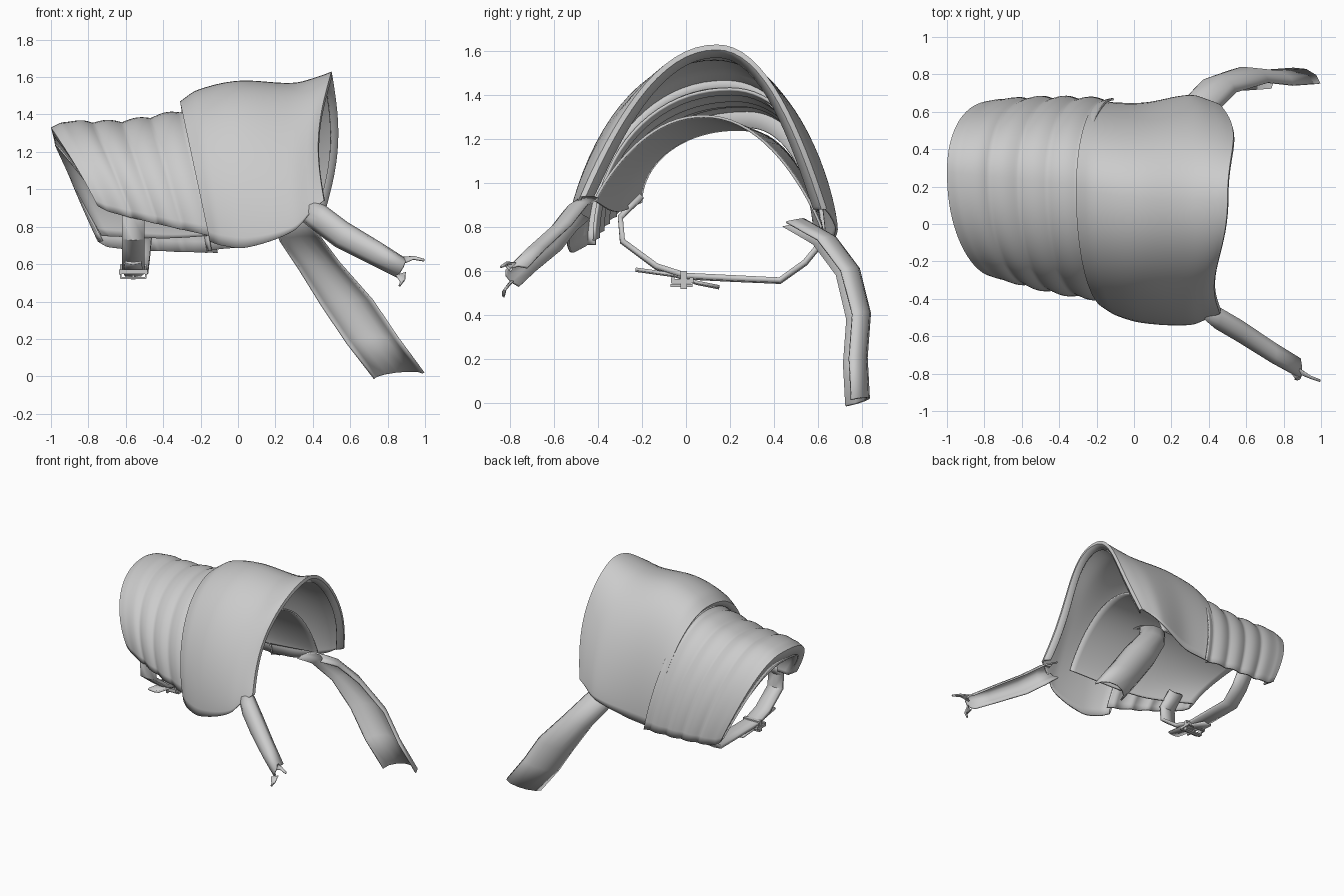
import bpy, bmesh, math
from mathutils import Vector

cube = bpy.data.objects.get("Cube")
if cube:
    bpy.data.objects.remove(cube)

leather = bpy.data.materials.new("grey_leather")
leather.use_nodes = True
grey = (0.6, 0.6, 0.6, 1)
leather.diffuse_color = grey
leather.node_tree.nodes["Principled BSDF"].inputs["Base Color"].default_value = grey


def loft(name, rings, thickness, angle=50):
    """Skin a list of equal-length rings and give the sheet a thickness."""
    bm = bmesh.new()
    rows = [[bm.verts.new(p) for p in ring] for ring in rings]
    for a, b in zip(rows, rows[1:]):
        for i in range(len(a) - 1):
            bm.faces.new((a[i], b[i], b[i + 1], a[i + 1]))
    mesh = bpy.data.meshes.new(name)
    bm.to_mesh(mesh)
    bm.free()
    ob = bpy.data.objects.new(name, mesh)
    bpy.context.collection.objects.link(ob)
    mesh.materials.append(leather)
    solid = ob.modifiers.new("thickness", "SOLIDIFY")
    solid.thickness = thickness
    solid.offset = -1
    bpy.ops.object.select_all(action="DESELECT")
    ob.select_set(True)
    bpy.context.view_layer.objects.active = ob
    bpy.ops.object.shade_smooth_by_angle(angle=math.radians(angle))


def blend(rows, s):
    """Cubic interpolation through rows keyed by their first value."""
    k = 0
    while k < len(rows) - 2 and s > rows[k + 1][0]:
        k += 1
    p, q = rows[k], rows[k + 1]
    before, after = rows[max(k - 1, 0)], rows[min(k + 2, len(rows) - 1)]
    d = q[0] - p[0]
    t = (s - p[0]) / d
    out = []
    for j in range(1, len(p)):
        m0 = (q[j] - before[j]) / (q[0] - before[0]) * d
        m1 = (after[j] - p[j]) / (after[0] - p[0]) * d
        out.append((2*t**3 - 3*t*t + 1) * p[j] + (t**3 - 2*t*t + t) * m0
                   + (3*t*t - 2*t**3) * q[j] + (t**3 - t*t) * m1)
    return out


def arch(s, values, grow=0.0, steps=40):
    """One arched cross-section; its ends lean and its flanks bulge along x."""
    yf, zf, ya, za, yb, zb, lean_f, lean_b, bulge, power = values
    ring = []
    for i in range(steps + 1):
        a = math.pi * (i / steps - .5)
        u = min(1, abs(math.sin(a)))
        h = (1 - u ** 2.1) ** power
        y_end, z_end, lean, push = (yf, zf, lean_f, -bulge) if a < 0 else (yb, zb, lean_b, bulge)
        y = ya + (y_end - ya) * u + grow * math.sin(a)
        z = z_end + (za - z_end) * h + grow * math.cos(a)
        x = s + lean * (1 - h) + push * math.sin(math.pi * h)
        ring.append(Vector((x, y, z)))
    return ring


# Sections: x, front y z, crown y z, back y z, front lean, back lean, bulge, roundness
sleeve = [
    (-1.0, -.28, .91, .28, 1.33, .66, .72, .25, .25, -.01, .5),
    (-.93, -.3, .88, .27, 1.36, .67, .69, .24, .24, -.01, .5),
    (-.6, -.37, .81, .24, 1.37, .68, .67, .19, .19, 0, .5),
    (-.26, -.42, .74, .2, 1.43, .67, .66, .16, .15, 0, .5),
]
plate = [
    (-.31, -.45, .72, .18, 1.47, .66, .67, .16, .14, 0, .52),
    (-.22, -.49, .7, .17, 1.53, .65, .68, .13, .12, 0, .53),
    (0, -.53, .69, .14, 1.58, .65, .7, .05, .06, 0, .56),
    (.3, -.54, .78, .13, 1.57, .69, .79, 0, 0, .02, .7),
    (.45, -.5, .9, .13, 1.61, .66, .86, -.04, -.04, .04, .88),
    (.5, -.48, .94, .14, 1.63, .64, .88, -.04, -.04, .05, 1),
]
lining = [
    (-.98, -.21, .91, .24, 1.25, .59, .75, .25, .25, -.01, .5),
    (-.5, -.32, .87, .18, 1.27, .63, .74, .18, .17, 0, .65),
    (.25, -.42, .92, .08, 1.31, .62, .8, 0, 0, 0, .9),
]


def shell(name, rows, count, fold, lip_start, lip_end):
    first, last = rows[0][0], rows[-1][0]
    rings = []
    for i in range(count + 1):
        s = first + (last - first) * i / count
        rings.append(arch(s, blend(rows, s), fold(s)))
    # Rolled-in rims
    if lip_start:
        rings.insert(0, arch(first + .02, rows[0][1:], -lip_start))
    if lip_end:
        rings.append(arch(last + .005, rows[-1][1:], -lip_end * .4))
        rings.append(arch(last - .03, rows[-1][1:], -lip_end))
    loft(name, rings, .012)


def flat(s):
    return 0


def wrinkle(s):
    fade = min(1, max(0, (s + .95) / .15))
    return fade * .016 * (abs(math.sin((s + .93) * math.pi / .155)) - .6)


shell("folded_sleeve", sleeve, 60, wrinkle, .08, 0)
shell("shoulder_plate", plate, 32, flat, .04, .06)
shell("inner_lining", lining, 24, flat, 0, 0)


def strap(name, path, side, out, bow, thickness=.012, across=6):
    """Bowed band along a path of (x, y, z, half width)."""
    side, out = Vector(side).normalized(), Vector(out).normalized()
    rings = []
    for x, y, z, w in path:
        ring = []
        for i in range(across + 1):
            a = math.pi * (i / across - .5)
            ring.append(Vector((x, y, z)) + side * w * math.sin(a)
                        + out * bow * (math.cos(a) - .5))
        rings.append(ring)
    loft(name, rings, thickness, angle=40)


# Long torn back strap
strap("back_strap", [(.29, .49, .82, .09), (.33, .63, .74, .1), (.43, .735, .6, .105),
                     (.58, .785, .4, .13), (.715, .77, .2, .13), (.857, .78, .012, .127)],
      (1, .1, .09), (-.1, 1, .2), .09)
# Short front strap with ragged tips
strap("front_strap", [(.37, -.46, .9, .06), (.44, -.515, .86, .075), (.56, -.585, .77, .075),
                      (.74, -.7, .67, .065), (.88, -.78, .59, .055)],
      (.42, .4, .9), (.2, -.8, .3), .09)
strap("front_strap_upper_tip", [(.88, -.79, .62, .025), (.94, -.82, .635, .012),
                                (.995, -.84, .622, .008)], (.2, .5, .9), (0, -1, .3), .01)
strap("front_strap_lower_tip", [(.87, -.8, .55, .03), (.88, -.83, .51, .015),
                                (.865, -.83, .485, .008)], (1, .3, .3), (0, -1, 0), .01)

# Buckled band under the sleeve
strap("buckle_band", [(-.56, -.21, .95, .055), (-.56, -.31, .85, .06), (-.56, -.3, .73, .06),
                      (-.56, -.14, .61, .06), (-.56, 0, .565, .06), (-.55, .2, .555, .06),
                      (-.54, .43, .545, .06), (-.53, .55, .63, .06), (-.52, .64, .74, .06)],
      (1, 0, 0), (0, 0, -1), .006, .025, 2)
strap("band_tail", [(-.56, -.23, .6, .045), (-.56, -.05, .575, .05), (-.56, .05, .54, .05),
                    (-.56, .15, .52, .035)], (1, 0, 0), (0, 0, -1), .006, .014, 2)


def bar(name, centre, size):
    bpy.ops.mesh.primitive_cube_add(size=1, location=centre)
    ob = bpy.context.object
    ob.name = name
    ob.scale = size
    ob.data.materials.append(leather)


# Buckle frame, pin and keeper
for x in (-.63, -.49):
    bar("buckle_side", (x, -.02, .555), (.014, .09, .02))
for y in (-.06, .025):
    bar("buckle_bar", (-.56, y, .56), (.15, .016, .025))
bar("buckle_pin", (-.56, -.02, .535), (.014, .1, .012))
for z in (.525, .595):
    bar("keeper_bar", (-.56, -.01, z), (.135, .03, .01))
for x in (-.627, -.493):
    bar("keeper_side", (x, -.01, .56), (.01, .03, .075))
